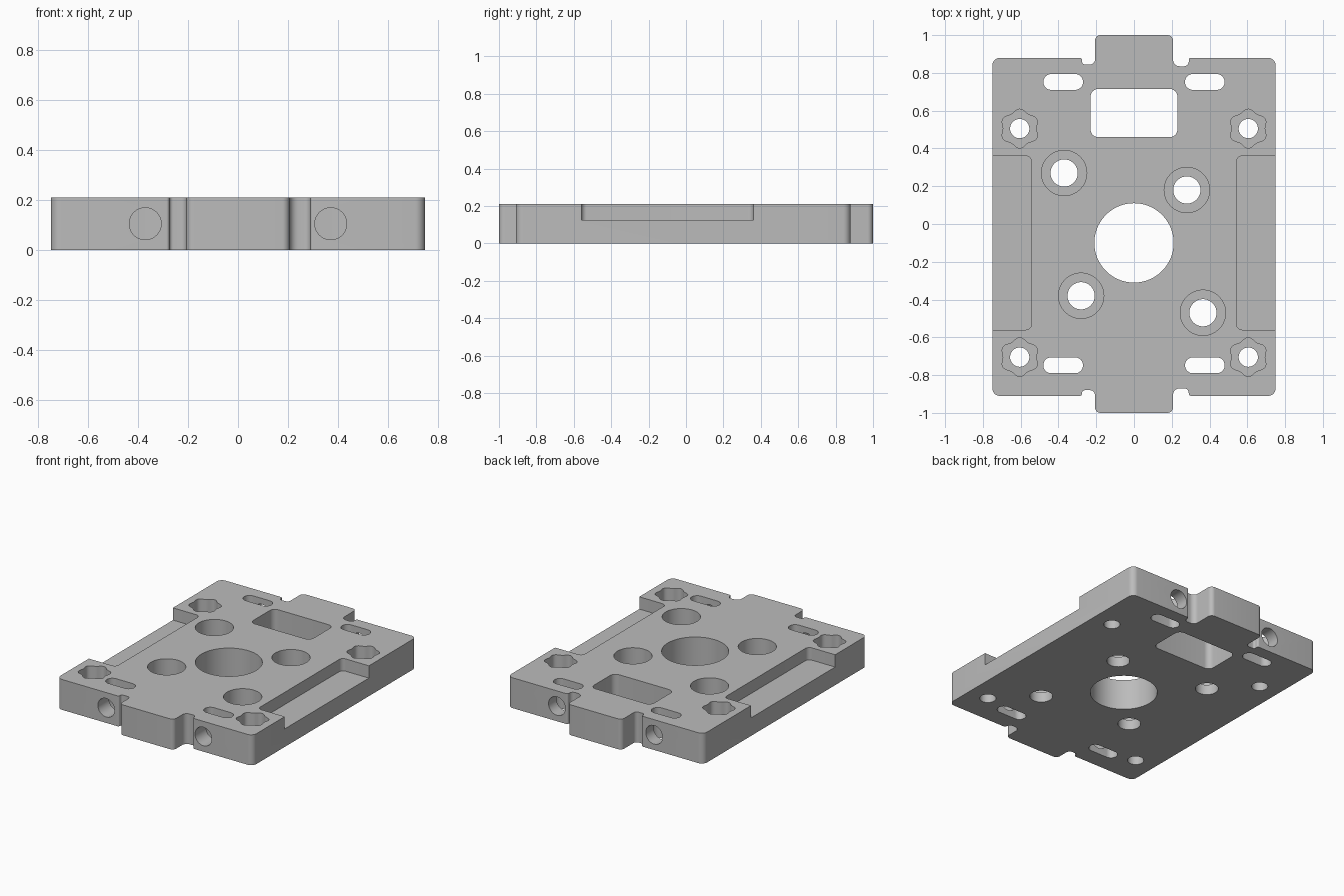
import bpy, bmesh, math
from mathutils import Vector, Matrix

if "Cube" in bpy.data.objects:
    bpy.data.objects.remove(bpy.data.objects["Cube"])

T = 0.21  # plate thickness


def rounded(corners, steps=8):
    """Round each (x, y, radius) corner of a polygon with an arc."""
    pts, n = [], len(corners)
    for i, (x, y, r) in enumerate(corners):
        p = Vector((x, y))
        a = (Vector(corners[i - 1][:2]) - p).normalized()
        b = (Vector(corners[(i + 1) % n][:2]) - p).normalized()
        half = a.angle(b) / 2
        d = r / math.tan(half)
        c = p + (a + b).normalized() * (r / math.sin(half))
        s, e = p + a * d - c, p + b * d - c
        sweep = s.angle_signed(e)
        for k in range(steps + 1):
            pts.append(c + Matrix.Rotation(-sweep * k / steps, 2) @ s)
    return pts


def box(x0, x1, y0, y1, r):
    return rounded([(x0, y0, r), (x1, y0, r), (x1, y1, r), (x0, y1, r)])


def ring(cx, cy, r, wave=0.0, n=64):
    """Circle, or a six-lobed outline when wave is set."""
    out = []
    for i in range(n):
        a = 2 * math.pi * i / n
        q = r - wave * math.cos(6 * a)
        out.append(Vector((cx + q * math.cos(a), cy + q * math.sin(a))))
    return out


def prism(name, pts, z0, z1):
    bm = bmesh.new()
    f = bm.faces.new([bm.verts.new((p.x, p.y, z0)) for p in pts])
    up = bmesh.ops.extrude_face_region(bm, geom=[f])["geom"]
    bmesh.ops.translate(bm, vec=(0, 0, z1 - z0),
                        verts=[v for v in up if isinstance(v, bmesh.types.BMVert)])
    bmesh.ops.recalc_face_normals(bm, faces=bm.faces)
    me = bpy.data.meshes.new(name)
    bm.to_mesh(me)
    bm.free()
    ob = bpy.data.objects.new(name, me)
    bpy.context.collection.objects.link(ob)
    return ob


# Plate outline with end tabs and relief notches
outline = [
    (-0.75, -0.91, 0.04), (-0.275, -0.91, 0.012), (-0.275, -0.88, 0.015),
    (-0.207, -0.88, 0.025), (-0.207, -1, 0.03), (0.207, -1, 0.03),
    (0.207, -0.87, 0.035), (0.29, -0.87, 0.025), (0.29, -0.91, 0.012),
    (0.75, -0.91, 0.04), (0.75, 0.88, 0.04), (0.29, 0.88, 0.012),
    (0.29, 0.835, 0.025), (0.207, 0.835, 0.035), (0.207, 1, 0.03),
    (-0.207, 1, 0.03), (-0.207, 0.845, 0.025), (-0.275, 0.845, 0.015),
    (-0.275, 0.88, 0.012), (-0.75, 0.88, 0.04),
]
plate = prism("mounting_plate", rounded(outline), 0, T)

cutters = []


def cut(name, pts, z0=-0.1, z1=T + 0.1):
    ob = prism(name, pts, z0, z1)
    ob.hide_render = True
    cutters.append(ob)
    return ob


# Central bore and rectangular window
cut("bore_cutter", ring(0, -0.1, 0.21, n=96))
cut("window_cutter", box(-0.23, 0.23, 0.46, 0.715, 0.04))

# Counterbored bolt holes
for x, y in [(-0.37, 0.27), (0.28, 0.18), (-0.28, -0.38), (0.365, -0.47)]:
    cut("counterbore_cutter", ring(x, y, 0.12), 0.07)
    cut("bolt_hole_cutter", ring(x, y, 0.072))

for s in (-1, 1):
    # Side ledges, open to the outer edge
    cut("ledge_cutter", box(min(s * 0.543, s * 0.9), max(s * 0.543, s * 0.9),
                            -0.56, 0.36, 0.03), 0.125)
    # Lobed corner pockets with through holes
    for y in (-0.705, 0.505):
        cut("lobed_pocket_cutter", ring(s * 0.605, y, 0.095, 0.008), 0.08)
        cut("corner_hole_cutter", ring(s * 0.605, y, 0.051))
    # Slots, and round holes drilled into them from both ends
    for y, edge in ((-0.748, -1), (0.752, 1)):
        cut("slot_cutter", box(s * 0.375 - 0.105, s * 0.375 + 0.105,
                               y - 0.042, y + 0.042, 0.0415))
        drill = cut("edge_hole_cutter", ring(0, 0, 0.064), 0, 0.4)
        drill.matrix_world = (Matrix.Translation((s * 0.372, y - edge * 0.03, 0.105))
                              @ Matrix.Rotation(-edge * math.pi / 2, 4, 'X'))

# Apply all cuts
bpy.context.view_layer.objects.active = plate
plate.select_set(True)
for c in cutters:
    m = plate.modifiers.new("cut", 'BOOLEAN')
    m.operation = 'DIFFERENCE'
    m.solver = 'EXACT'
    m.object = c
    bpy.ops.object.modifier_apply(modifier=m.name)
for c in cutters:
    bpy.data.objects.remove(c, do_unlink=True)

# Plain metal finish
grey = bpy.data.materials.new("machined_grey")
grey.diffuse_color = (0.5, 0.5, 0.5, 1)
grey.use_nodes = True
grey.node_tree.nodes["Principled BSDF"].inputs["Base Color"].default_value = grey.diffuse_color
plate.data.materials.clear()
plate.data.materials.append(grey)
bpy.ops.object.shade_smooth_by_angle(angle=math.radians(30))
